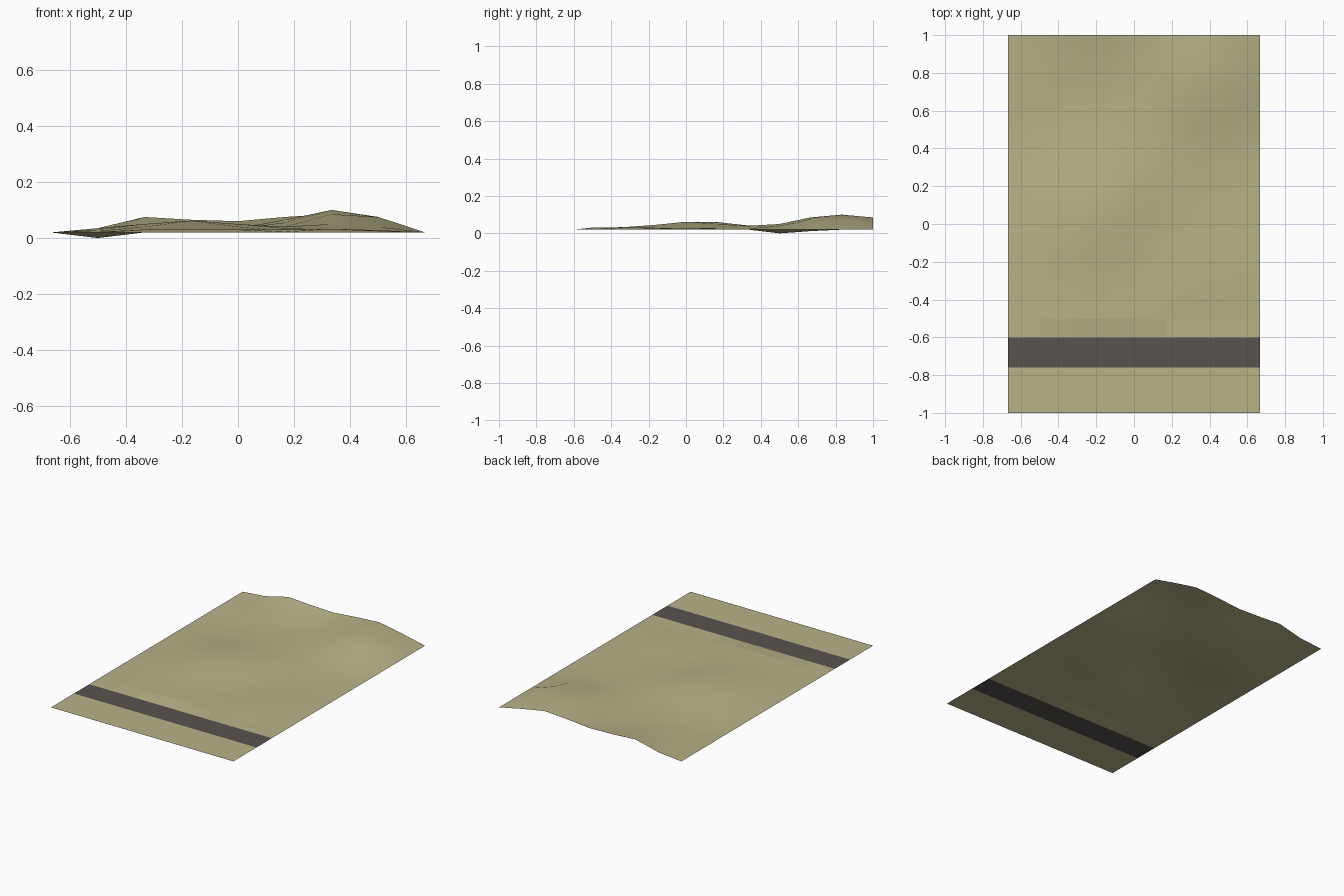
import bpy, bmesh

if "Cube" in bpy.data.objects:
    bpy.data.objects.remove(bpy.data.objects["Cube"])

W, BASE = 2 / 3, 0.02


def material(name, rgb):
    m = bpy.data.materials.new(name)
    m.diffuse_color = (*rgb, 1)
    m.use_nodes = True
    m.node_tree.nodes["Principled BSDF"].inputs["Base Color"].default_value = m.diffuse_color
    return m


def sheet(name, xs, ys, height, mat):
    """Single-sided grid sheet with z = height(column, row)."""
    bm = bmesh.new()
    rows = [[bm.verts.new((x, y, height(i, j))) for i, x in enumerate(xs)]
            for j, y in enumerate(ys)]
    for a, b in zip(rows, rows[1:]):
        for i in range(len(xs) - 1):
            bm.faces.new((a[i], a[i + 1], b[i + 1], b[i]))
    me = bpy.data.meshes.new(name)
    bm.to_mesh(me)
    bm.free()
    me.materials.append(mat)
    ob = bpy.data.objects.new(name, me)
    bpy.context.collection.objects.link(ob)
    return ob


grass = material("dry grass", (0.48, 0.445, 0.245))
asphalt = material("asphalt", (0.100, 0.088, 0.074))

xs = [-W + i / 6 for i in range(9)]
flat = lambda i, j: BASE

# Flat verge and road strip
sheet("front_verge", [-W, W], [-1, -0.76], flat, grass)
sheet("road", [-W, W], [-0.76, -0.6], flat, asphalt)

# Rolling ground: inner heights in thousandths, rows from y = -0.5 to y = 1
heights = [
    (22, 30, 31, 30, 22, 21, 21),
    (25, 30, 33, 25, 30, 33, 25),
    (30, 40, 45, 25, 25, 30, 28),
    (35, 50, 62, 40, 25, 25, 25),
    (30, 45, 60, 50, 35, 30, 25),
    (20, 30, 40, 42, 40, 30, 25),
    (0, 20, 30, 35, 40, 50, 40),
    (12, 30, 35, 35, 55, 85, 75),
    (20, 45, 40, 35, 65, 100, 75),
    (35, 75, 65, 60, 75, 85, 55),
]


def rolling(i, j):
    return heights[j][i - 1] / 1000 if 0 < i < 8 else BASE


ys = [-0.5 + j / 6 for j in range(10)]
ground = sheet("rolling_ground", xs, ys, rolling, grass)
ground.data.shade_smooth()

# Bank joining the road edge to the rolling ground
sheet("road_bank", xs, [-0.6, -0.5],
      lambda i, j: rolling(i, 0) if j else BASE, grass)
